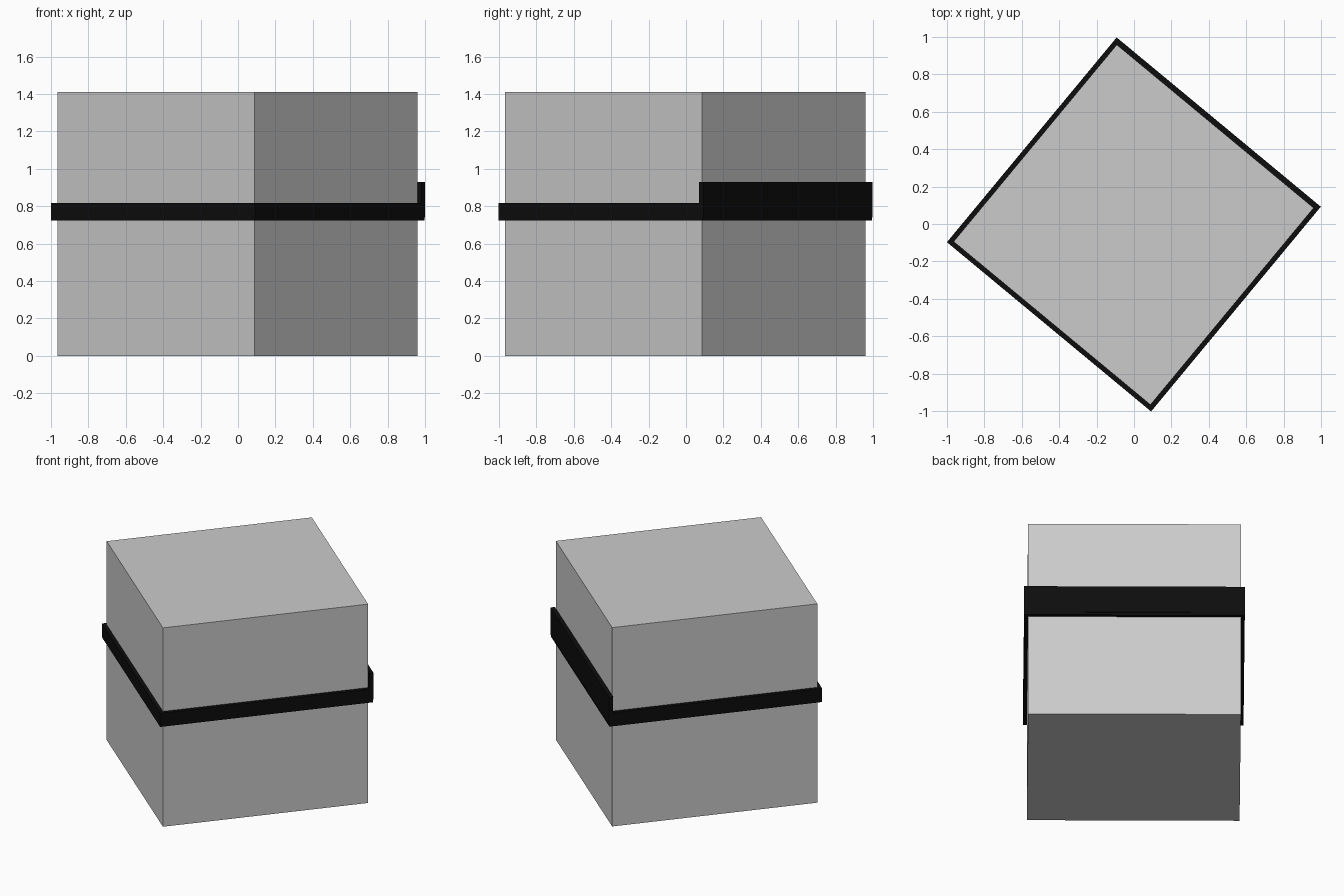
import bpy, math
from mathutils import Matrix

if "Cube" in bpy.data.objects:
    bpy.data.objects.remove(bpy.data.objects["Cube"])

TURN = Matrix.Rotation(math.radians(-39.66), 4, 'Z')
OFFSET = Matrix.Translation((-0.002, -0.004, 0))


def box(name, lo, hi, mat=None):
    """Box between two local corners, turned with the whole model."""
    verts = [(x, y, z) for x in (lo[0], hi[0]) for y in (lo[1], hi[1]) for z in (lo[2], hi[2])]
    faces = [(0, 1, 3, 2), (4, 6, 7, 5), (0, 4, 5, 1), (2, 3, 7, 6), (0, 2, 6, 4), (1, 5, 7, 3)]
    mesh = bpy.data.meshes.new(name)
    mesh.from_pydata(verts, [], faces)
    mesh.transform(OFFSET @ TURN)
    obj = bpy.data.objects.new(name, mesh)
    bpy.context.collection.objects.link(obj)
    if mat:
        mesh.materials.append(mat)
    return obj


black = bpy.data.materials.new("black")
black.diffuse_color = (0.004, 0.004, 0.004, 1)
black.use_nodes = True
black.node_tree.nodes["Principled BSDF"].inputs["Base Color"].default_value = black.diffuse_color

B = 0.6835   # half width of the body
R = 0.709    # half width of the band
Z0, Z1 = 0.722, 0.818

# Main block
box("body", (-B, -B, 0), (B, B, 1.41))

# Band wrapped around the block
box("band_front", (-R, -R, Z0), (R, -B, Z1), black)
box("band_back", (-R, B, Z0), (R, R, Z1), black)
box("band_left", (-R, -B, Z0), (-B, B, Z1), black)
box("band_right", (B, -B, Z0), (R, B, Z1), black)

# Taller plate on the back side of the band
box("back_plate", (-R, B, 0.74), (R, R + 0.004, 0.93), black)
